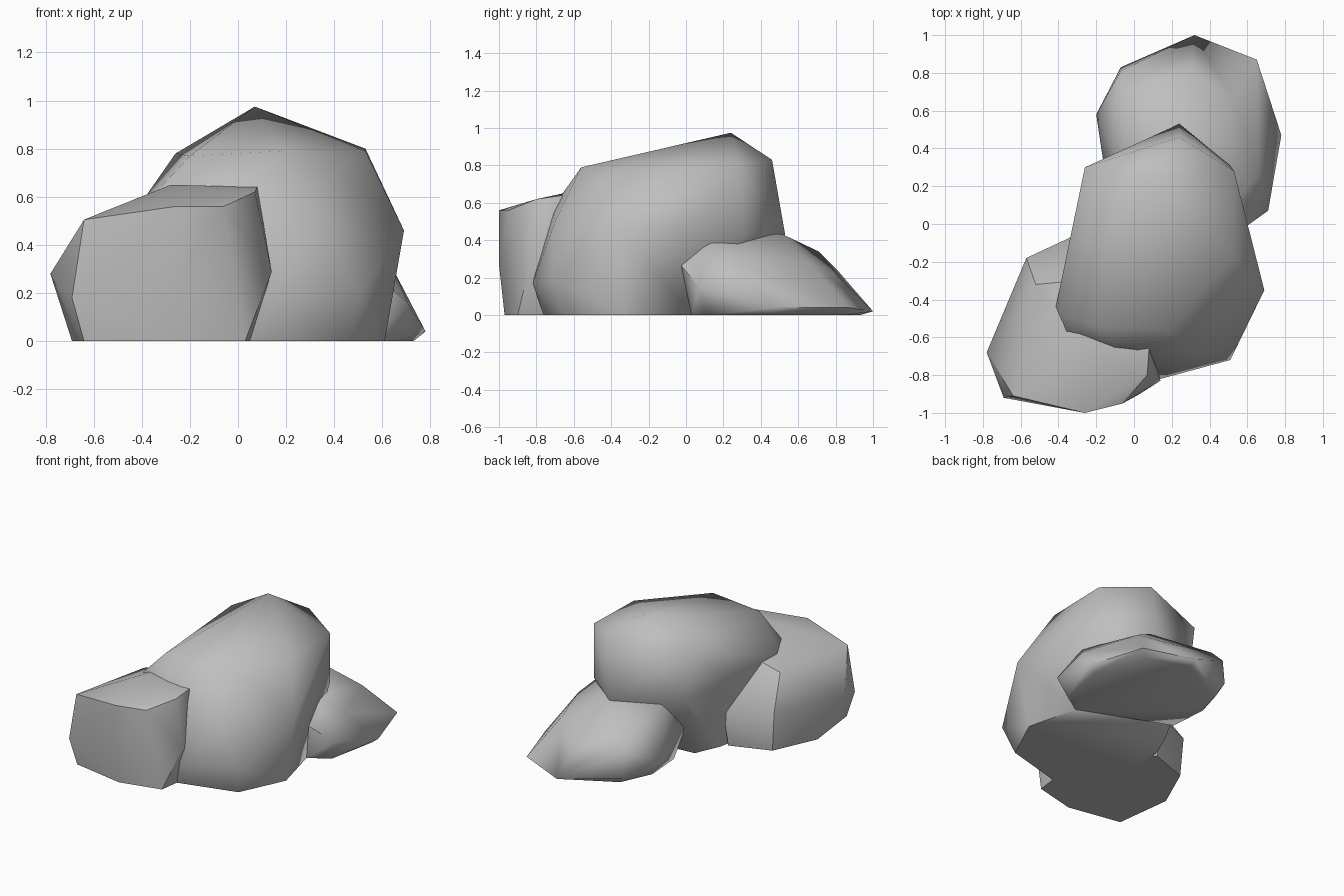
import bpy
import bmesh
import math

default_cube = bpy.data.objects.get("Cube")
if default_cube:
    bpy.data.objects.remove(default_cube, do_unlink=True)


def make_material(name, colour):
    material = bpy.data.materials.new(name)
    material.use_nodes = True
    material.diffuse_color = colour
    shader = material.node_tree.nodes["Principled BSDF"]
    shader.inputs["Base Color"].default_value = colour
    shader.inputs["Roughness"].default_value = 0.9
    return material


stone = make_material("grey stone", (0.52, 0.52, 0.52, 1))


def make_boulder(name, foot, girdle, crown, crease_angle):
    """Wrap a flat foot, a widest girdle and a crown in a hull."""
    bm = bmesh.new()
    for point in [(x, y, 0) for x, y in foot] + girdle + crown:
        bm.verts.new(point)
    hull = bmesh.ops.convex_hull(bm, input=bm.verts[:])
    spare = set(hull["geom_interior"]) | set(hull["geom_unused"])
    spare_verts = [v for v in spare if isinstance(v, bmesh.types.BMVert)]
    bmesh.ops.delete(bm, geom=spare_verts, context="VERTS")
    # Merge the coplanar foot into a single face
    bmesh.ops.dissolve_limit(bm, angle_limit=math.radians(1),
                             verts=bm.verts[:], edges=bm.edges[:])
    bmesh.ops.recalc_face_normals(bm, faces=bm.faces[:])

    mesh = bpy.data.meshes.new(name)
    bm.to_mesh(mesh)
    bm.free()
    mesh.materials.append(stone)
    boulder = bpy.data.objects.new(name, mesh)
    bpy.context.collection.objects.link(boulder)

    # Smooth weathered faces with sharp broken edges
    bpy.ops.object.select_all(action="DESELECT")
    boulder.select_set(True)
    bpy.context.view_layer.objects.active = boulder
    bpy.ops.object.shade_smooth_by_angle(angle=math.radians(crease_angle))


# Tall central boulder
make_boulder(
    "main_boulder",
    foot=[(.05, -.76), (.46, -.65), (.61, -.33), (.52, .03), (.2, .16),
          (-.16, .13), (-.24, -.05), (-.28, -.3), (-.2, -.6)],
    girdle=[(.14, -.82, .17), (.51, -.72, .2), (.69, -.35, .46),
            (.6, 0, .45), (.51, .31, .43), (.24, .53, .43),
            (-.22, .3, .45), (-.33, -.05, .5), (-.42, -.47, .55),
            (-.37, -.57, .59), (-.25, -.7, .3)],
    crown=[(-.26, .3, .78), (.07, .24, .975), (.53, .28, .8), (.24, .46, .83),
           (-.2, -.54, .77), (.18, -.56, .79), (.4, -.46, .715),
           (.53, -.17, .79), (-.05, -.71, .58), (.33, -.7, .5)],
    crease_angle=60)

# Blocky boulder with a broken front face
make_boulder(
    "front_boulder",
    foot=[(-.69, -.5), (-.64, -.9), (-.26, -.97), (.03, -.9), (.05, -.75),
          (0, -.4), (-.27, -.09), (-.55, -.19)],
    girdle=[(-.78, -.68, .28), (-.69, -.92, .18), (-.26, -1, .27),
            (.14, -.83, .29), (.05, -.4, .3), (-.27, -.04, .26),
            (-.57, -.18, .28)],
    crown=[(-.64, -.91, .505), (-.26, -1, .56), (-.06, -.95, .56),
           (.07, -.8, .62), (.08, -.66, .64), (-.28, -.66, .65),
           (-.3, -.3, .57), (-.52, -.32, .5)],
    crease_angle=38)

# Low wedge shaped boulder at the back
make_boulder(
    "back_boulder",
    foot=[(-.12, .55), (-.02, .77), (.31, .93), (.6, .84), (.73, .47),
          (.66, .12), (.52, .03), (-.1, .28)],
    girdle=[(-.2, .58, .12), (-.07, .83, .06), (.32, 1, .02),
            (.65, .87, .04), (.78, .47, .04), (.71, .07, .15),
            (.57, -.03, .27), (-.14, .18, .24), (-.16, .35, .2)],
    crown=[(.66, .27, .27), (.52, .1, .42), (.3, .2, .46), (.3, .52, .43),
           (-.06, .28, .43), (-.06, .71, .34), (-.07, .81, .24),
           (.3, .8, .22), (.52, .66, .28)],
    crease_angle=60)
